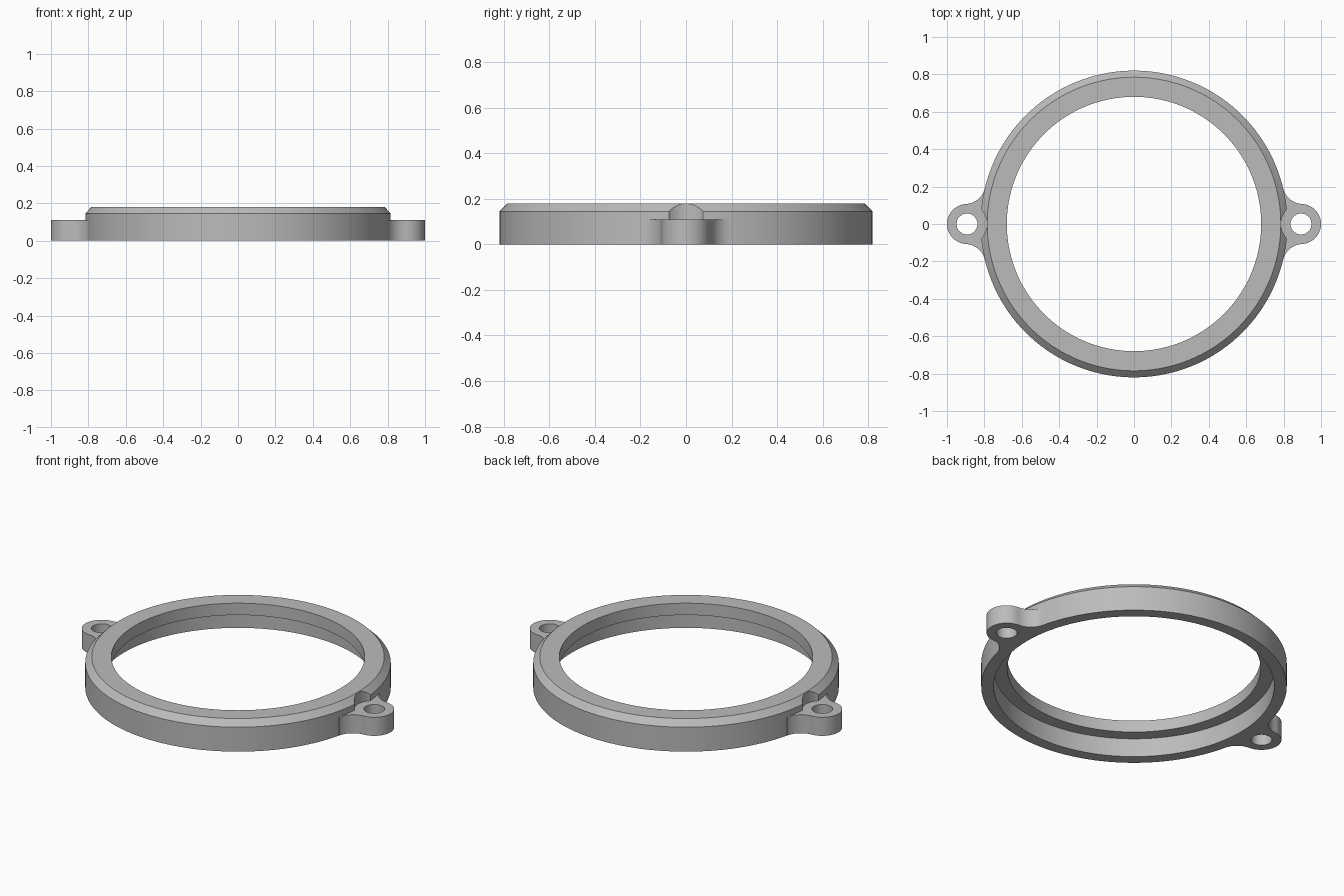
import bpy, bmesh
from math import sin, cos, tau, pi, acos, atan2

if "Cube" in bpy.data.objects:
    bpy.data.objects.remove(bpy.data.objects["Cube"], do_unlink=True)

OUTER, BORE, RECESS, TOP_EDGE = 0.82, 0.68, 0.753, 0.785
HEIGHT, CHAMFER_Z, LUG_H = 0.18, 0.145, 0.11
LUG_X, LUG_R, HOLE_R, FILLET = 0.893, 0.107, 0.056, 0.11
SEGMENTS = 144

grey = bpy.data.materials.new("plain grey")
grey.use_nodes = True
colour = (0.5, 0.5, 0.5, 1)
grey.diffuse_color = colour
grey.node_tree.nodes["Principled BSDF"].inputs["Base Color"].default_value = colour


def make_object(name, bm):
    bmesh.ops.recalc_face_normals(bm, faces=bm.faces)
    mesh = bpy.data.meshes.new(name)
    bm.to_mesh(mesh)
    bm.free()
    mesh.materials.append(grey)
    obj = bpy.data.objects.new(name, mesh)
    bpy.context.collection.objects.link(obj)
    return obj


def lathe(name, profile):
    """Revolve a closed (radius, z) profile around z."""
    bm = bmesh.new()
    rings = [[bm.verts.new((r * cos(tau * i / SEGMENTS), r * sin(tau * i / SEGMENTS), z))
              for r, z in profile] for i in range(SEGMENTS)]
    n = len(profile)
    for i, a in enumerate(rings):
        b = rings[(i + 1) % SEGMENTS]
        for k in range(n):
            bm.faces.new((a[k], b[k], b[(k + 1) % n], a[(k + 1) % n]))
    return make_object(name, bm)


def prism(name, outline, z0, z1):
    """Extrude a flat outline from z0 to z1."""
    bm = bmesh.new()
    face = bm.faces.new([bm.verts.new((x, y, z0)) for x, y in outline])
    moved = bmesh.ops.extrude_face_region(bm, geom=[face])["geom"]
    bmesh.ops.translate(bm, vec=(0, 0, z1 - z0),
                        verts=[v for v in moved if isinstance(v, bmesh.types.BMVert)])
    return make_object(name, bm)


def arc(cx, cy, r, a0, a1, n):
    return [(cx + r * cos(a0 + (a1 - a0) * i / n), cy + r * sin(a0 + (a1 - a0) * i / n))
            for i in range(n + 1)]


def combine(target, tool, operation):
    """Apply a boolean and discard the helper."""
    tool.hide_render = True
    mod = target.modifiers.new(operation, 'BOOLEAN')
    mod.operation, mod.object, mod.solver = operation, tool, 'EXACT'
    bpy.context.view_layer.objects.active = target
    bpy.ops.object.modifier_apply(modifier=mod.name)
    bpy.data.objects.remove(tool, do_unlink=True)


# Ring with chamfered top edge and stepped bore
ring = lathe("mounting_ring", [(RECESS, 0), (OUTER, 0), (OUTER, CHAMFER_Z), (TOP_EDGE, HEIGHT),
                               (BORE, HEIGHT), (BORE, LUG_H), (RECESS, LUG_H)])

# Lug outline: round ear blended into the ring by tangent fillets
a, b = OUTER + FILLET, LUG_R + FILLET
theta = acos((a * a + LUG_X ** 2 - b * b) / (2 * a * LUG_X))
fx, fy = a * cos(theta), a * sin(theta)
phi = atan2(fy, fx - LUG_X)
outline = arc(fx, -fy, FILLET, pi - theta, pi - phi, 14)
outline += arc(LUG_X, 0, LUG_R, -phi, phi, 40)[1:]
outline += arc(fx, fy, FILLET, pi + phi, pi + theta, 14)[1:]
outline += arc(0, 0, 0.785, theta, -theta, 12)

for side in (1, -1):
    cx = side * LUG_X
    # Screw head clearance in the rim
    combine(ring, prism("notch_cutter", arc(cx, 0, LUG_R, 0, tau, 64)[:-1], LUG_H, 0.3), 'DIFFERENCE')
    # Ear and its screw hole
    lug = prism("lug", [(side * x, y) for x, y in outline], 0, LUG_H)
    combine(lug, prism("hole_cutter", arc(cx, 0, HOLE_R, 0, tau, 48)[:-1], -0.1, 0.3), 'DIFFERENCE')
    combine(ring, lug, 'UNION')

bpy.ops.object.select_all(action='DESELECT')
ring.select_set(True)
bpy.context.view_layer.objects.active = ring
bpy.ops.object.shade_smooth_by_angle(angle=pi / 6)
